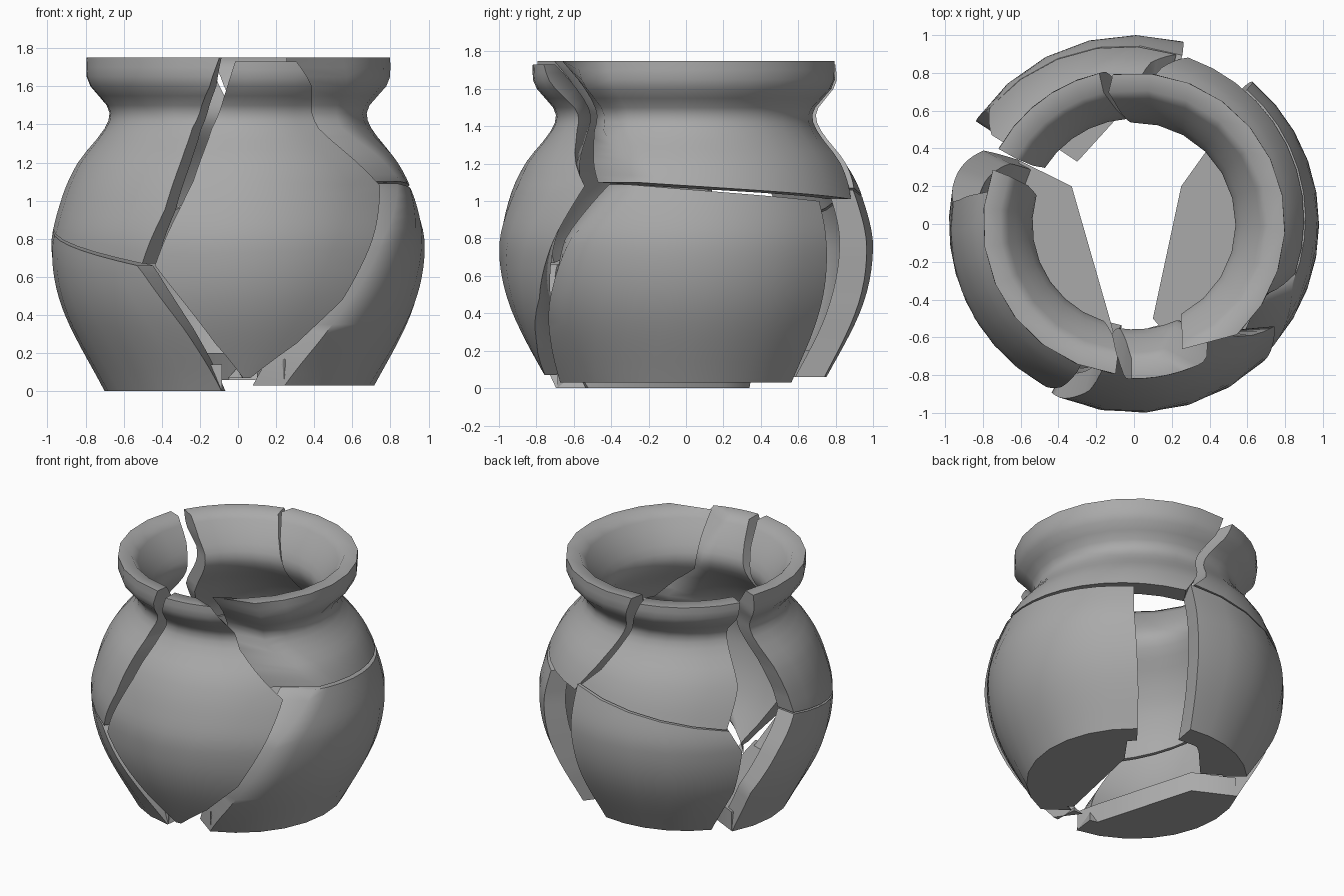
import bpy
import bmesh
from math import radians, cos, sin, ceil

default_cube = bpy.data.objects.get("Cube")
if default_cube:
    bpy.data.objects.remove(default_cube, do_unlink=True)

clay = bpy.data.materials.new("grey_clay")
clay.use_nodes = True
clay_colour = (0.4, 0.4, 0.4, 1)
clay.diffuse_color = clay_colour
clay.node_tree.nodes["Principled BSDF"].inputs["Base Color"].default_value = clay_colour

# Pot wall as (height, radius) pairs
OUTER = [(0, .7), (.43, .92), (.75, .98), (1, .93), (1.2, .84),
         (1.38, .7), (1.48, .68), (1.62, .79), (1.75, .8)]
INNER = [(0, .54), (.4, .75), (.75, .83), (1, .79), (1.2, .69),
         (1.38, .56), (1.48, .54), (1.62, .61), (1.75, .71)]
ROW_HEIGHT = .06
ANGLE_STEP = 15
FLOOR_THICKNESS = .14


def slope(profile, i):
    (z0, r0), (z1, r1) = profile[max(i - 1, 0)], profile[min(i + 1, len(profile) - 1)]
    return (r1 - r0) / (z1 - z0)


def radius_at(profile, height):
    """Smooth curve through the profile points."""
    i = 0
    while i < len(profile) - 2 and height > profile[i + 1][0]:
        i += 1
    (z0, r0), (z1, r1) = profile[i], profile[i + 1]
    span = z1 - z0
    t = (height - z0) / span
    ease = t * t * (3 - 2 * t)
    bend = slope(profile, i) * t * (1 - t) ** 2 - slope(profile, i + 1) * t * t * (1 - t)
    return mix(r0, r1, ease) + bend * span


def mix(a, b, factor):
    return a + (b - a) * factor


def refine(rows):
    """Insert extra rows so the wall follows the pot's curve."""
    result = [rows[0]]
    for low, high in zip(rows, rows[1:]):
        tallest = max(high[1] - low[1], high[3] - low[3])
        count = max(1, ceil(tallest / ROW_HEIGHT))
        for step in range(1, count + 1):
            result.append([mix(a, b, step / count) for a, b in zip(low, high)])
    return result


def wall_grid(bm, rows, profile, columns, push, shift=(0, 0)):
    grid = []
    for start, start_z, end, end_z in rows:
        line = []
        for column in range(columns + 1):
            factor = column / columns
            angle = radians(mix(start + shift[0], end + shift[1], factor))
            z = mix(start_z, end_z, factor)
            r = radius_at(profile, z) + push
            line.append(bm.verts.new((r * cos(angle), r * sin(angle), z)))
        grid.append(line)
    return grid


def add_floor(bm, bottom_row, inner_corners):
    """Close the base with a slab between the wall foot and the broken edge."""
    z = bottom_row[0].co.z
    outline = [(v.co.x * .99, v.co.y * .99) for v in bottom_row] + inner_corners
    base = bm.faces.new([bm.verts.new((x, y, z)) for x, y in outline])
    extruded = bmesh.ops.extrude_face_region(bm, geom=[base], use_keep_orig=True)
    top = [g for g in extruded["geom"] if isinstance(g, bmesh.types.BMVert)]
    bmesh.ops.translate(bm, verts=top, vec=(0, 0, FLOOR_THICKNESS))


def shard(name, rows, push=0, slant=(0, 0), floor=None):
    """Rows run upward: start angle, start height, end angle, end height.
    Slant turns the inner skin's ends, so the breaks cut obliquely."""
    bm = bmesh.new()
    columns = ceil(max(row[2] - row[0] for row in rows) / ANGLE_STEP)
    rows = refine(rows)
    outside = wall_grid(bm, rows, OUTER, columns, push)
    inside = wall_grid(bm, rows, INNER, columns, push, slant)
    for grid in (outside, inside):
        for low, high in zip(grid, grid[1:]):
            for i in range(columns):
                bm.faces.new((low[i], low[i + 1], high[i + 1], high[i]))
    # Broken edges join the outer and inner skins
    for row in (0, -1):
        a, b = outside[row], inside[row]
        for i in range(columns):
            bm.faces.new((a[i], a[i + 1], b[i + 1], b[i]))
    for side in (0, -1):
        a = [line[side] for line in outside]
        b = [line[side] for line in inside]
        for i in range(len(a) - 1):
            bm.faces.new((a[i], a[i + 1], b[i + 1], b[i]))
    if floor:
        add_floor(bm, outside[0], floor)
    bmesh.ops.recalc_face_normals(bm, faces=bm.faces)
    mesh = bpy.data.meshes.new(name)
    bm.to_mesh(mesh)
    bm.free()
    mesh.materials.append(clay)
    obj = bpy.data.objects.new(name, mesh)
    bpy.context.collection.objects.link(obj)
    bpy.ops.object.select_all(action="DESELECT")
    obj.select_set(True)
    bpy.context.view_layer.objects.active = obj
    bpy.ops.object.shade_smooth_by_angle(angle=radians(60))


# Pointed front shard reaching from base to rim
shard("front_shard", [
    (-88, .07, -85, .07), (-98, .25, -69, .25), (-108, .48, -55, .48),
    (-116, .66, -48, .7), (-105, 1.1, -36, 1.08), (-101, 1.38, -54, 1.38),
    (-97, 1.5, -57, 1.5), (-94, 1.6, -61, 1.6), (-91, 1.73, -68, 1.73)],
    push=.02, slant=(0, -10))

# Upper shards carrying neck and rim
shard("right_rim_shard", [
    (-187, .88, -121, .67), (-188, 1, -114, .95), (-191, 1.2, -111, 1.2),
    (-195, 1.38, -110, 1.38), (-197, 1.5, -106, 1.5),
    (-200, 1.6, -101, 1.6), (-201, 1.75, -97, 1.75)])
shard("left_rim_shard", [
    (-17, 1.1, 72, 1.01), (-27, 1.25, 80, 1.2), (-39, 1.38, 86, 1.38),
    (-41, 1.5, 90, 1.5), (-43, 1.6, 94, 1.6), (-47, 1.75, 98, 1.75)],
    slant=(-22, 3))
shard("back_rim_shard", [
    (76, 1.07, 141, .89), (84, 1.2, 148, 1.15), (90, 1.38, 148, 1.38),
    (95, 1.5, 148, 1.5), (99, 1.6, 150, 1.6), (103, 1.73, 151, 1.73)],
    push=.02)

# Lower shards carrying pieces of the base
shard("right_base_shard", [
    (-209, 0, -97, 0), (-206, .35, -109, .33),
    (-196, .65, -121, .62), (-187, .87, -123, .66)],
    floor=[(-.12, -.53), (-.33, .2)])
shard("left_base_shard", [
    (-70, .03, 52, .03), (-60, .25, 52, .25), (-48, .55, 51, .55),
    (-39, .8, 50, .8), (-21, 1.09, 50, 1)],
    slant=(-12, 0), floor=[(.45, .48), (.25, .2), (.1, -.5)])
shard("back_base_shard", [
    (80, .06, 138, .06), (77, .4, 145, .4),
    (75, .75, 147, .72), (74, 1.06, 142, .88)],
    push=.02, floor=[(-.3, .33), (-.1, .55)])
